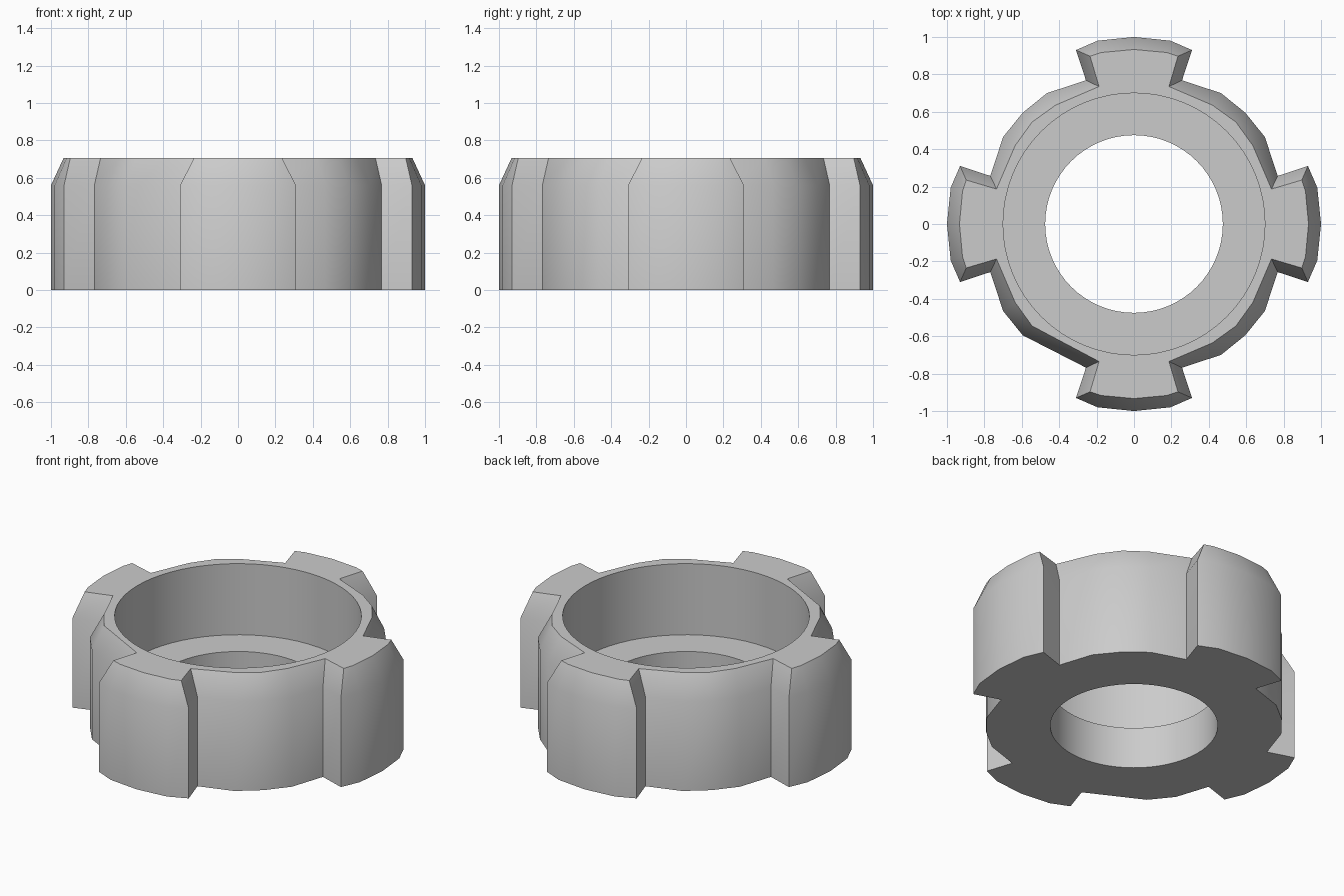
import bpy, bmesh, math
from mathutils import Matrix, Vector

cube = bpy.data.objects.get("Cube")
if cube:
    bpy.data.objects.remove(cube)

HEIGHT, CHAMFER_Z, LEDGE_Z = 0.705, 0.56, 0.26
WIDE_BORE, NARROW_BORE, SIDES = 0.70, 0.475, 64

# Half of one lug, from the valley between lugs to the lug centre
BODY_HALF = [(0.595, 0.595), (0.465, 0.70), (0.257, 0.768),
             (0.31, 0.93), (0.195, 0.98), (0, 1)]
TOP_HALF = [(0.545, 0.545), (0.42, 0.635), (0.187, 0.735),
            (0.235, 0.897), (0.175, 0.917), (0, 0.933)]


def outline(half):
    """Mirror the half lug, then repeat it four times around the ring."""
    lug = half + [(-x, y) for x, y in half[-2:0:-1]]
    points = []
    for k in range(4):
        turn = Matrix.Rotation(k * math.pi / 2, 2)
        for i, p in enumerate(lug):
            if (k, i) != (2, 1):  # one valley has a longer straight facet
                points.append(turn @ Vector(p))
    return points


def circle(radius):
    return [Vector((math.cos(a), math.sin(a))) * radius
            for a in (2 * math.pi * i / SIDES for i in range(SIDES))]


bm = bmesh.new()


def ring(points, z):
    verts = [bm.verts.new((p.x, p.y, z)) for p in points]
    edges = [bm.edges.new((v, verts[i - 1])) for i, v in enumerate(verts)]
    return verts, edges


def bridge(a, b):
    for i in range(len(a[0])):
        bm.faces.new((a[0][i - 1], a[0][i], b[0][i], b[0][i - 1]))


# Outer wall with chamfered top
base = ring(outline(BODY_HALF), 0)
shoulder = ring(outline(BODY_HALF), CHAMFER_Z)
rim = ring(outline(TOP_HALF), HEIGHT)
bridge(base, shoulder)
bridge(shoulder, rim)

# Stepped bore
bore = [ring(circle(r), z) for r, z in
        ((WIDE_BORE, HEIGHT), (WIDE_BORE, LEDGE_Z),
         (NARROW_BORE, LEDGE_Z), (NARROW_BORE, 0))]
for upper, lower in zip(bore, bore[1:]):
    bridge(upper, lower)

# Flat top and underside
for outer, inner, up in ((rim, bore[0], 1), (base, bore[-1], -1)):
    bmesh.ops.triangle_fill(bm, edges=outer[1] + inner[1],
                            use_beauty=True, normal=(0, 0, up))
bmesh.ops.recalc_face_normals(bm, faces=bm.faces)

mesh = bpy.data.meshes.new("lugged_ring")
bm.to_mesh(mesh)
bm.free()
body = bpy.data.objects.new("lugged_ring", mesh)
bpy.context.collection.objects.link(body)

# Plain grey finish
grey = bpy.data.materials.new("plain_grey")
grey.use_nodes = True
colour = (0.6, 0.6, 0.6, 1)
grey.diffuse_color = colour
grey.node_tree.nodes["Principled BSDF"].inputs["Base Color"].default_value = colour
mesh.materials.append(grey)

bpy.ops.object.select_all(action='DESELECT')
body.select_set(True)
bpy.context.view_layer.objects.active = body
bpy.ops.object.shade_smooth_by_angle(angle=math.radians(30))
